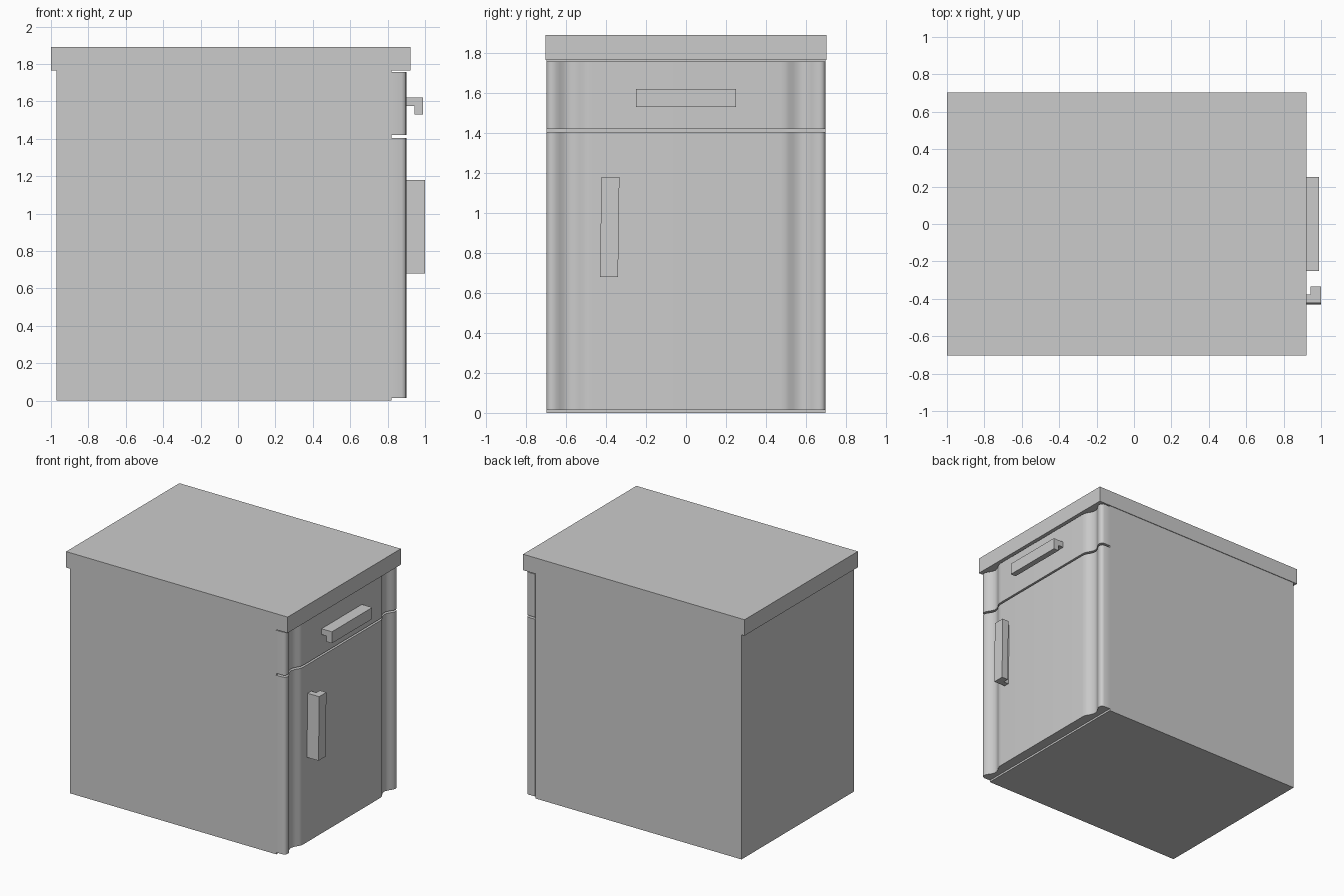
import bpy, bmesh, math
from mathutils import Vector

if "Cube" in bpy.data.objects:
    bpy.data.objects.remove(bpy.data.objects["Cube"])


def finish(name, bm, smooth=False):
    bmesh.ops.recalc_face_normals(bm, faces=bm.faces)
    mesh = bpy.data.meshes.new(name)
    bm.to_mesh(mesh)
    bm.free()
    ob = bpy.data.objects.new(name, mesh)
    bpy.context.collection.objects.link(ob)
    if smooth:
        bpy.ops.object.select_all(action='DESELECT')
        ob.select_set(True)
        bpy.context.view_layer.objects.active = ob
        bpy.ops.object.shade_smooth_by_angle(angle=math.radians(40))
    return ob


def box(name, lo, hi):
    bm = bmesh.new()
    bmesh.ops.create_cube(bm, size=1)
    lo, hi = Vector(lo), Vector(hi)
    for v in bm.verts:
        v.co = (lo + hi) / 2 + v.co * (hi - lo)
    return finish(name, bm)


def prism(name, points, offset, smooth=False):
    bm = bmesh.new()
    face = bm.faces.new([bm.verts.new(p) for p in points])
    out = bmesh.ops.extrude_face_region(bm, geom=[face])
    moved = [g for g in out['geom'] if isinstance(g, bmesh.types.BMVert)]
    bmesh.ops.translate(bm, verts=moved, vec=offset)
    return finish(name, bm, smooth)


# Carcass and overhanging worktop
box("cabinet_body", (-0.97, -0.697, 0), (0.82, 0.697, 1.77))
box("worktop", (-1.0, -0.702, 1.765), (0.922, 0.702, 1.89))

# Front panel section: rounded edge, shallow groove, flat middle (x, y)
half = [(0.82, 0.698), (0.875, 0.698), (0.89, 0.692), (0.898, 0.682),
        (0.90, 0.668), (0.896, 0.65), (0.884, 0.63), (0.871, 0.61),
        (0.863, 0.585), (0.866, 0.56), (0.877, 0.535), (0.89, 0.515),
        (0.898, 0.495), (0.90, 0.47)]
section = half + [(x, -y) for x, y in reversed(half)]
for name, z0, z1 in (("door", 0.015, 1.405), ("drawer_front", 1.42, 1.758)):
    prism(name, [(x, y, z0) for x, y in section], (0, 0, z1 - z0), True)

# L-shaped pulls: (depth, drop) section swept along the handle
pull = [(0.885, 0), (0.99, 0), (0.99, 0.09), (0.944, 0.09),
        (0.944, 0.045), (0.885, 0.045)]
prism("drawer_handle", [(x, -0.25, 1.62 - d) for x, d in pull], (0, 0.5, 0))
prism("door_handle", [(x + (0.01 if x > 0.98 else 0), -0.43 + d, 0.68)
                      for x, d in pull], (0, 0.007, 0.5))
